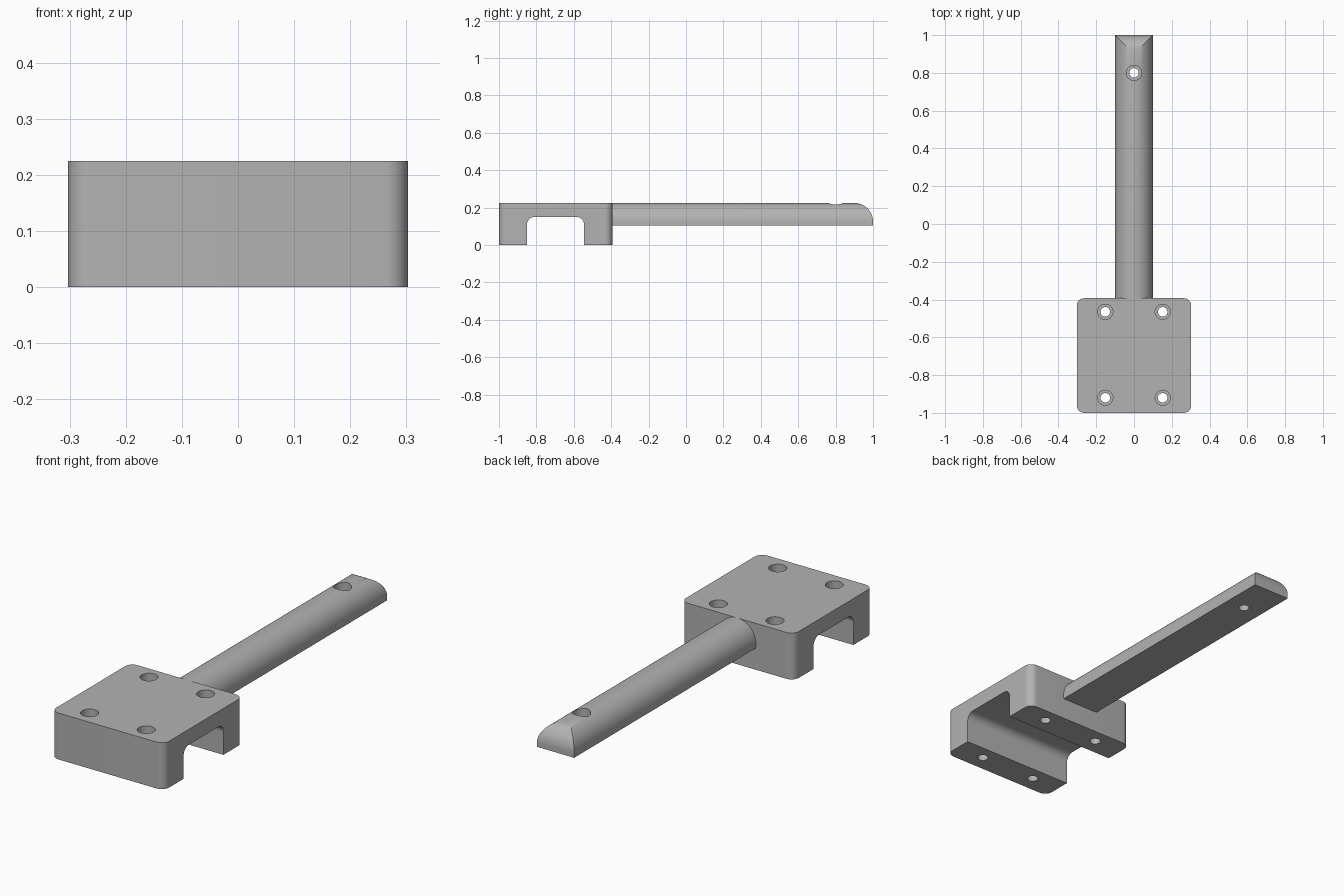
import bpy, bmesh
from math import sin, cos, pi
from mathutils import Vector

cube = bpy.data.objects.get("Cube")
if cube:
    bpy.data.objects.remove(cube, do_unlink=True)

grey = bpy.data.materials.new("plain grey")
grey.use_nodes = True
grey.diffuse_color = (0.45, 0.45, 0.45, 1)
grey.node_tree.nodes["Principled BSDF"].inputs["Base Color"].default_value = grey.diffuse_color


def arc(cx, cy, r, start, end, steps=12):
    """Points along an arc, in quarter turns from start to end."""
    angles = [(start + (end - start) * i / steps) * pi / 2 for i in range(steps + 1)]
    return [(cx + r * cos(a), cy + r * sin(a)) for a in angles]


def prism(name, profile, axis, low, high):
    """Extrude a 2D profile along an axis; the profile uses the other two axes in order."""
    bm = bmesh.new()
    verts = []
    for point in profile:
        co = list(point)
        co.insert(axis, low)
        verts.append(bm.verts.new(co))
    face = bm.faces.new(verts)
    new = bmesh.ops.extrude_face_region(bm, geom=[face])["geom"]
    shift = Vector((0, 0, 0))
    shift[axis] = high - low
    bmesh.ops.translate(bm, vec=shift, verts=[g for g in new if isinstance(g, bmesh.types.BMVert)])
    bmesh.ops.recalc_face_normals(bm, faces=bm.faces)
    mesh = bpy.data.meshes.new(name)
    bm.to_mesh(mesh)
    bm.free()
    mesh.materials.append(grey)
    ob = bpy.data.objects.new(name, mesh)
    bpy.context.collection.objects.link(ob)
    return ob


def combine(ob, tool, operation):
    """Apply a boolean and discard the tool."""
    mod = ob.modifiers.new("cut", "BOOLEAN")
    mod.operation = operation
    mod.solver = "EXACT"
    mod.object = tool
    bpy.context.view_layer.objects.active = ob
    bpy.ops.object.modifier_apply(modifier=mod.name)
    bpy.data.objects.remove(tool, do_unlink=True)


def screw_hole(ob, x, y, floor):
    """Through hole with a wider recess from the top down to the floor height."""
    for radius, bottom in ((0.025, -0.1), (0.04, floor)):
        circle = arc(x, y, radius, 0, 4, 40)[:-1]
        combine(ob, prism("hole cutter", circle, 2, bottom, 0.3), "DIFFERENCE")


TOP, HALF, FRONT, BACK = 0.225, 0.303, -1.0, -0.393

# Clamp block with rounded upright corners
r = 0.04
outline = (arc(HALF - r, BACK - r, r, 0, 1) + arc(-HALF + r, BACK - r, r, 1, 2)
           + arc(-HALF + r, FRONT + r, r, 2, 3) + arc(HALF - r, FRONT + r, r, 3, 4))
block = prism("clamp_block", outline, 2, 0, TOP)

# Channel across the underside
y0, y1, roof = -0.85, -0.545, 0.15
channel = [(y0, -0.1), (y1, -0.1)] + arc(y1 - r, roof - r, r, 0, 1) + arc(y0 + r, roof - r, r, 1, 2)
combine(block, prism("channel cutter", channel, 0, -0.5, 0.5), "DIFFERENCE")

for x in (-0.152, 0.152):
    for y in (-0.465, -0.92):
        screw_hole(block, x, y, TOP - 0.06)

# Handle arm: domed section, with the far end rounded over to match
under, radius = 0.105, 0.1
spring = TOP - radius
dome = [(-radius, under), (radius, under)] + arc(0, spring, radius, 0, 2, 48)
arm = prism("handle_arm", dome, 1, BACK - 0.01, 1.1)
side = [(-0.6, 0), (1, 0)] + arc(1 - radius, spring, radius, 0, 1, 24) + [(1 - radius, 0.3), (-0.6, 0.3)]
combine(arm, prism("end shaper", side, 0, -0.3, 0.3), "INTERSECT")
screw_hole(arm, 0, 0.8, TOP - 0.06)

# Smooth the curved faces, keep the edges crisp
bpy.ops.object.select_all(action="DESELECT")
for ob in (block, arm):
    ob.select_set(True)
bpy.context.view_layer.objects.active = block
bpy.ops.object.shade_smooth_by_angle(angle=pi / 6)
